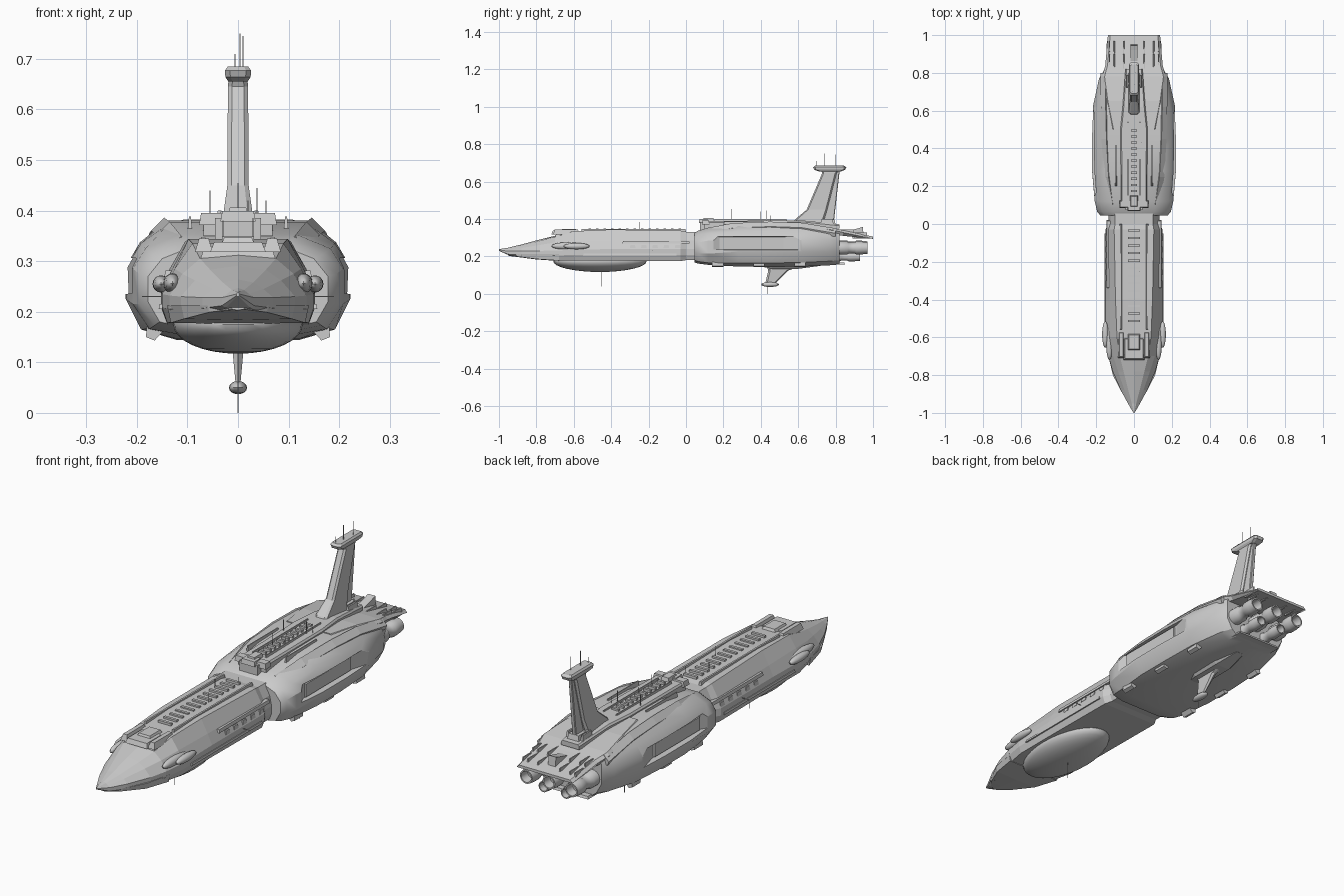
import bpy, bmesh, math
from mathutils import Vector


def finish(name, bm, smooth=None):
    bmesh.ops.recalc_face_normals(bm, faces=bm.faces)
    me = bpy.data.meshes.new(name)
    bm.to_mesh(me)
    bm.free()
    ob = bpy.data.objects.new(name, me)
    bpy.context.collection.objects.link(ob)
    if smooth:
        bpy.ops.object.select_all(action='DESELECT')
        ob.select_set(True)
        bpy.context.view_layer.objects.active = ob
        bpy.ops.object.shade_smooth_by_angle(angle=math.radians(smooth))
    return ob


def skin(name, rings, smooth=None):
    """Closed solid through equal-length rings of 3D points."""
    bm = bmesh.new()
    vs = [[bm.verts.new(p) for p in r] for r in rings]
    n = len(vs[0])
    for a, b in zip(vs, vs[1:]):
        for i in range(n):
            bm.faces.new((a[i], a[(i + 1) % n], b[(i + 1) % n], b[i]))
    bm.faces.new(vs[0])
    bm.faces.new(vs[-1])
    return finish(name, bm, smooth)


def hull(name, sections, smooth=None):
    """Sections are (y, half outline of (x, z) from top centre to bottom centre)."""
    rings = []
    for y, half in sections:
        pts = half + [(-x, z) for x, z in reversed(half[1:-1])]
        rings.append([(x, y, z) for x, z in pts])
    return skin(name, rings, smooth)


def box(name, x, y, z, taper=0.0):
    """Block from (min, max) ranges; taper insets the top."""
    def ring(h, t):
        return [(x[0] + t, y[0] + t, h), (x[1] - t, y[0] + t, h),
                (x[1] - t, y[1] - t, h), (x[0] + t, y[1] - t, h)]
    return skin(name, [ring(z[0], 0), ring(z[1], taper)])


def pair(name, x, y, z, taper=0.0):
    box(name + "_right", x, y, z, taper)
    box(name + "_left", (-x[1], -x[0]), y, z, taper)


def lathe(name, profile, x, z, n=20):
    """Turned part around the y direction from (radius, y) points."""
    skin(name, [[(x + r * math.cos(2 * math.pi * i / n), y, z + r * math.sin(2 * math.pi * i / n))
                 for i in range(n)] for r, y in profile], 35)


def rod(name, a, b, r=0.0014):
    a, b = Vector(a), Vector(b)
    d = (b - a).normalized()
    u = d.orthogonal().normalized() * r
    w = d.cross(u)
    skin(name, [[p + u, p + w, p - u, p - w] for p in (a, b)])


def ellipsoid(name, c, s, seg=32):
    bm = bmesh.new()
    bmesh.ops.create_uvsphere(bm, u_segments=seg, v_segments=seg // 2, radius=1)
    for v in bm.verts:
        v.co = Vector([c[i] + v.co[i] * s[i] for i in range(3)])
    return finish(name, bm, 40)


# forward hull with faceted beak
def fore(y, xt, zt, xm, zm, xw, z1, z2, xb, zb, ridge=0.0):
    return (y, [(0, zt + ridge), (xt, zt), (xm, zm), (xw, z1), (xw, z2), (xb, zb), (0, zb)])


hull("forward_hull", [
    fore(-1.0, .001, .239, .002, .237, .003, .235, .232, .002, .230),
    fore(-.95, .012, .243, .022, .235, .032, .228, .212, .024, .208, .004),
    fore(-.88, .03, .258, .05, .245, .070, .228, .207, .055, .196, .006),
    fore(-.78, .055, .283, .085, .262, .113, .230, .205, .095, .185, .008),
    fore(-.70, .075, .305, .11, .275, .135, .232, .205, .12, .180, .006),
    fore(-.60, .09, .335, .125, .285, .150, .235, .208, .14, .178),
    fore(-.40, .098, .344, .13, .285, .152, .240, .208, .14, .178),
    fore(-.03, .105, .338, .135, .285, .152, .240, .208, .14, .175),
    fore(.0, .10, .332, .125, .285, .135, .240, .208, .125, .18),
    fore(.08, .10, .332, .125, .285, .135, .240, .208, .125, .18)])
# lower lip under the beak
hull("lower_jaw", [(y, [(0, .212), (x, .212), (x * .95, z), (0, z - .002)])
                   for y, x, z in ((-.95, .012, .205), (-.9, .06, .199), (-.8, .112, .186), (-.68, .14, .178))])
ellipsoid("belly_dome", (0, -.46, .175), (.128, .25, .058))

# forward hull top: raised panel rails, ribs and bow bridge
pair("dorsal_rail", (.062, .076), (-.56, 0), (.33, .348), .003)
for i in range(13):
    y = -.52 + i * .04
    box(f"dorsal_rib_{i}", (-.032, .032), (y, y + .012), (.335, .349))
for i, (w, y0, y1, z0, z1) in enumerate(((.075, -.70, -.58, .300, .330), (.055, -.72, -.60, .318, .338),
                                         (.035, -.67, -.58, .33, .347))):
    box(f"bow_bridge_{i}", (-w, w), (y0, y1), (z0, z1), .008)
pair("bow_bridge_wing", (.05, .085), (-.71, -.57), (.318, .345), .008)
pair("side_ledge", (.12, .146), (-.34, .02), (.268, .282), .003)
pair("side_strake", (.14, .157), (-.55, -.05), (.205, .215), .002)
for i in range(5):
    y = -.3 + i * .06
    pair(f"side_greeble_{i}", (.135, .151), (y, y + .03), (.245, .262), .003)

# rounded gun pods beside the bow
for s, side in ((1, "right"), (-1, "left")):
    ellipsoid(f"cheek_pod_{side}", (s * .152, -.585, .255), (.017, .07, .017), 16)
    ellipsoid(f"cheek_fairing_{side}", (s * .13, -.63, .256), (.018, .09, .02), 16)
    rod(f"side_antenna_{side}", (s * .14, -.18, .23), (s * .19, -.18, .23))


# main rear hull
def aft(y, zt, xt, s, w1, w2, b1, b2):
    return (y, [(0, zt), (xt, zt), s, w1, w2, b1, b2, (0, b2[1])])


main = hull("main_hull", [
    aft(.045, .325, .10, (.150, .305), (.178, .27), (.178, .22), (.155, .18), (.10, .168)),
    aft(.065, .338, .105, (.168, .313), (.195, .275), (.195, .215), (.165, .173), (.11, .162)),
    aft(.12, .353, .115, (.183, .325), (.208, .285), (.208, .215), (.175, .166), (.115, .155)),
    aft(.28, .376, .135, (.192, .335), (.220, .290), (.222, .225), (.192, .165), (.12, .146)),
    aft(.45, .380, .142, (.194, .337), (.222, .290), (.222, .225), (.192, .165), (.12, .144)),
    aft(.62, .374, .145, (.190, .333), (.218, .288), (.215, .225), (.185, .168), (.12, .146)),
    aft(.77, .352, .150, (.172, .322), (.185, .285), (.182, .225), (.155, .175), (.11, .153)),
    aft(.82, .340, .145, (.155, .315), (.155, .285), (.155, .225), (.13, .18), (.10, .157))], 30)

# tapered hangar recess cut into each flank
for s in (1, -1):
    cut = skin("recess_cutter", [
        [(s * .195, y, z) for y, z in ((.18, .238), (.52, .238), (.52, .305), (.18, .305))],
        [(s * .25, y, z) for y, z in ((.06, .232), (.74, .232), (.74, .311), (.06, .311))]])
    cut.hide_render = True
    mod = main.modifiers.new("recess", 'BOOLEAN')
    mod.object = cut
    mod.solver = 'EXACT'
    bpy.context.view_layer.objects.active = main
    bpy.ops.object.modifier_apply(modifier=mod.name)
    bpy.data.objects.remove(cut)
pair("hangar_door", (.19, .203), (.19, .51), (.242, .30))

# sloping stern deck overhanging the engines
hull("stern_deck", [(y, [(0, z), (x - .012, z), (x, z - .012), (x - .01, z - t), (0, z - t)])
                    for y, x, z, t in ((.50, .12, .382, .02), (.65, .150, .374, .03), (.78, .168, .354, .035),
                                       (.84, .152, .340, .03), (1.0, .138, .306, .012))])
for i, x in enumerate((.05, .10, .125)):
    for y, z in ((.86, .322), (.93, .306)):
        pair(f"stern_rib_{i}_{y}", (x, x + .009), (y - .04 + i * .01, y + .04), (z - .01, z + .022), .002)
skin("stern_fin", [[(w, .84, .33), (w, .95, .31), (w, .945, .358), (w, .92, .35)] for w in (-.018, .018)])
box("belly_stern_plate", (-.11, .11), (.70, .85), (.157, .168), .004)
# curved shoulder armour strips
for s, side in ((1, "right"), (-1, "left")):
    skin(f"shoulder_strip_{side}", [[(s * x, y, z), (s * (x + .026), y, z - .026),
                                     (s * (x + .018), y, z - .045), (s * (x - .02), y, z - .03)]
                                    for x, y, z in ((.112, .10, .350), (.135, .25, .378), (.146, .45, .386),
                                                    (.150, .62, .380), (.152, .80, .350))])
    for i, y in enumerate((.14, .36, .58)):
        skin(f"keel_block_{side}_{i}", [[(s * .145, t, .165), (s * .165, t, .143), (s * .182, t, .15),
                                         (s * .18, t, .175)] for t in (y, y + .06)])

# dorsal superstructure and bridge
hull("dorsal_spine", [(y, [(0, z), (x - .006, z), (x, z - .008), (x, .35), (0, .35)])
                      for y, x, z in ((.10, .068, .388), (.50, .072, .393), (.62, .06, .393), (.82, .045, .372))])
box("bridge_base", (-.045, .045), (.075, .16), (.33, .385))
box("bridge_wings", (-.077, .077), (.085, .125), (.372, .395), .004)
box("bridge_window", (-.035, .035), (.068, .12), (.378, .399), .004)
box("bridge_roof", (-.02, .02), (.09, .15), (.39, .406), .004)
for i in range(11):
    y = .17 + i * .032
    box(f"spine_rib_{i}", (-.017, .017), (y, y + .011), (.385, .401))
pair("spine_rail", (.028, .036), (.15, .54), (.385, .399), .002)
pair("deck_vent", (.09, .10), (.2, .42), (.36, .388), .003)

# swept sensor mast with crown
def slab(z, y0, y1, w, c):
    return [(-w, y0 + c, z), (-w + c, y0, z), (w - c, y0, z), (w, y0 + c, z),
            (w, y1 - c, z), (w - c, y1, z), (-w + c, y1, z), (-w, y1 - c, z)]


skin("mast", [slab(.37, .565, .76, .032, .01), slab(.40, .585, .74, .028, .01), slab(.45, .645, .755, .021, .008),
              slab(.645, .728, .805, .020, .008), slab(.665, .72, .82, .018, .008)])
skin("mast_spine", [slab(.38, .70, .79, .010, .003), slab(.66, .79, .822, .008, .003)])
skin("mast_crown", [slab(.655, .71, .83, .019, .008), slab(.664, .685, .852, .025, .01),
                    slab(.677, .68, .857, .026, .01), slab(.685, .69, .845, .02, .008)])
box("mast_foot", (-.03, .03), (.60, .80), (.37, .397), .006)
pair("mast_side_block", (.028, .045), (.72, .79), (.36, .40), .005)

# ventral fin with sensor pod
skin("ventral_fin", [[(-w, a, z), (0, a - .01, z), (w, a, z), (w, b, z), (0, b + .008, z), (-w, b, z)]
                     for z, a, b, w in ((.155, .44, .62, .014), (.125, .45, .54, .011), (.06, .435, .475, .005))])
ellipsoid("ventral_pod", (0, .45, .05), (.018, .048, .013), 16)
hull("ventral_root", [(y, [(0, .16), (x, .16), (x * .6, z), (0, z)])
                      for y, x, z in ((.38, .02, .15), (.46, .06, .134), (.6, .06, .134), (.72, .03, .15))])

# engine bank: three upper, two lower
engines = [(-.112, .245, .034, .97), (0, .25, .034, .97), (.112, .245, .034, .97),
           (-.055, .20, .026, .93), (.055, .20, .026, .93)]
for i, (x, z, r, e) in enumerate(engines):
    lathe(f"engine_{i}", [(r * .9, .76), (r * 1.05, .80), (r * 1.05, e - .11), (r * .85, e - .10), (r * .85, e - .07),
                          (r, e - .06), (r, e - .03), (r * .9, e), (r * .72, e), (r * .6, e - .04)], x, z)

# antennas
for i, (x, y, z0, z1) in enumerate((
        (.03, -.25, .34, .385), (-.03, -.12, .335, .38), (.03, -.04, .33, .375), (0, .245, .39, .455),
        (-.055, .40, .38, .44), (.038, .43, .38, .445), (.055, .45, .38, .42), (.02, .31, .39, .42),
        (-.006, .70, .68, .71), (.004, .74, .68, .75), (.01, .80, .68, .745),
        (0, -.45, .125, .04), (0, .435, .045, 0))):
    rod(f"antenna_{i}", (x, y, z0), (x, y, z1))
